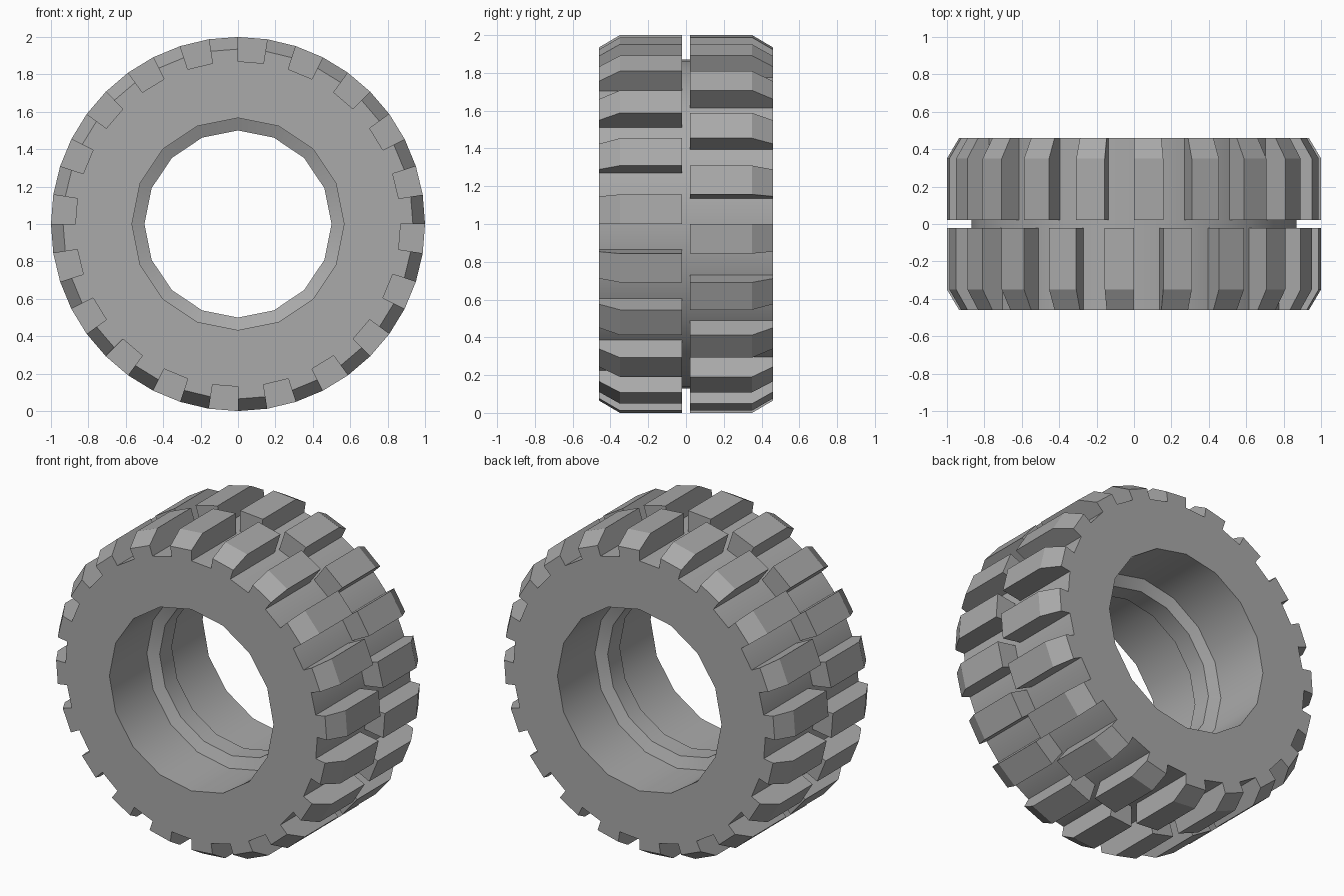
import bpy, bmesh
from math import sin, cos, pi, radians
from mathutils import Matrix

cube = bpy.data.objects.get("Cube")
if cube:
    bpy.data.objects.remove(cube, do_unlink=True)

HALF = 0.46      # half width of the tyre
FLOOR = 0.87     # radius at the bottom of the tread
STEPS = 40       # tread sectors, alternating lug and gap

rubber = bpy.data.materials.new("grey rubber")
rubber.use_nodes = True
rubber.diffuse_color = (0.4, 0.4, 0.4, 1)
shader = next(n for n in rubber.node_tree.nodes if n.type == 'BSDF_PRINCIPLED')
shader.inputs["Base Color"].default_value = rubber.diffuse_color
shader.inputs["Roughness"].default_value = 0.8


def point(bm, y, r, angle):
    """Vertex on a circle about the axle, angle clockwise from the top."""
    return bm.verts.new((r * sin(angle), y, 1 + r * cos(angle)))


def lathe(bm, profile, sides):
    """Revolve (y, radius) pairs about the axle; return the rings."""
    rings = [[point(bm, y, r, 2 * pi * i / sides) for i in range(sides)]
             for y, r in profile]
    for a, b in zip(rings, rings[1:]):
        for i in range(sides):
            j = (i + 1) % sides
            bm.faces.new((a[i], a[j], b[j], b[i]))
    return rings


def finish(bm, name):
    bmesh.ops.recalc_face_normals(bm, faces=bm.faces[:])
    mesh = bpy.data.meshes.new(name)
    bm.to_mesh(mesh)
    bm.free()
    mesh.materials.append(rubber)
    obj = bpy.data.objects.new(name, mesh)
    bpy.context.collection.objects.link(obj)
    return obj


# Tyre body: tread floor, stepped bore and flat sidewalls
bm = bmesh.new()
outer = lathe(bm, [(-HALF, FLOOR), (HALF, FLOOR)], STEPS)
bore = lathe(bm, [(-HALF, 0.567), (-0.09, 0.567), (-0.06, 0.5),
                  (0.06, 0.5), (0.09, 0.567), (HALF, 0.567)], 16)
for end in (0, -1):
    rim = [bm.edges.get((ring[i - 1], ring[i]))
           for ring in (outer[end], bore[end]) for i in range(len(ring))]
    bmesh.ops.triangle_fill(bm, edges=rim, use_beauty=True)
body = finish(bm, "tyre_body")
bpy.ops.object.select_all(action='DESELECT')
body.select_set(True)
bpy.context.view_layer.objects.active = body
bpy.ops.object.shade_smooth_by_angle(angle=radians(30))

# Tread lugs: chamfered sectors, the rear row is the front row turned half round
LUG = [(-HALF, FLOOR), (-HALF, 0.935), (-0.35, 1), (-0.022, 1), (-0.022, FLOOR)]
for name, turn in (("front_tread_lugs", 0), ("rear_tread_lugs", pi)):
    bm = bmesh.new()
    step = 2 * pi / STEPS
    for k in range(0, STEPS, 2):
        a, b = [[point(bm, y, r, t * step) for y, r in LUG] for t in (k - 1, k)]
        bm.faces.new(a)
        bm.faces.new(b[::-1])
        for i in range(len(LUG) - 1):
            bm.faces.new((a[i + 1], a[i], b[i], b[i + 1]))
    bmesh.ops.transform(bm, matrix=Matrix.Rotation(turn, 4, 'Z'), verts=bm.verts[:])
    finish(bm, name)
